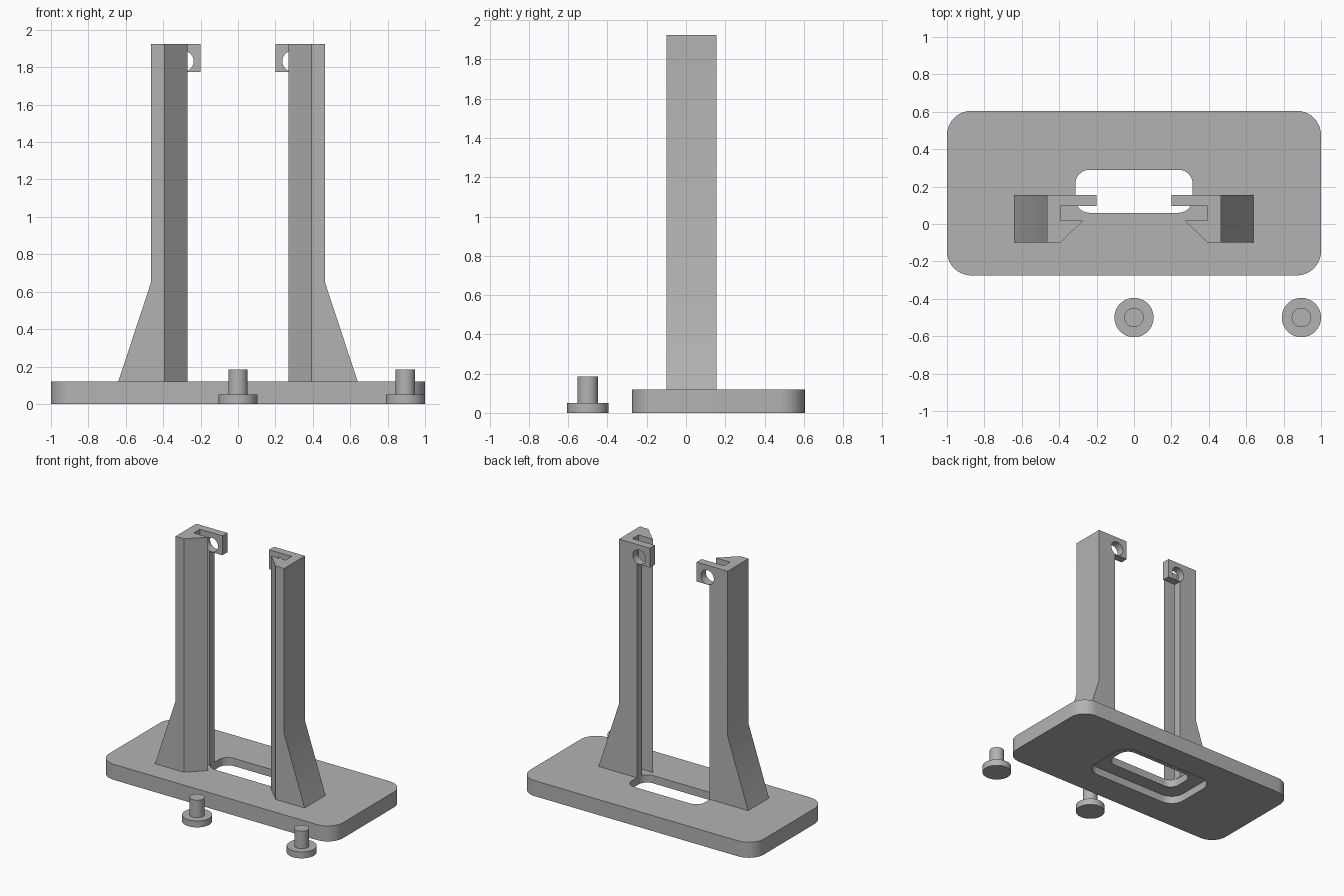
import bpy
import bmesh
from math import cos, sin, pi, radians

cube = bpy.data.objects.get("Cube")
if cube:
    bpy.data.objects.remove(cube, do_unlink=True)

grey = bpy.data.materials.new("plain_grey")
grey.use_nodes = True
grey.diffuse_color = (0.45, 0.45, 0.45, 1)
grey.node_tree.nodes["Principled BSDF"].inputs["Base Color"].default_value = (0.45, 0.45, 0.45, 1)


def loft(name, sections):
    """Solid through stacked (outline, z) sections with matching point counts."""
    bm = bmesh.new()
    rings = [[bm.verts.new((x, y, z)) for x, y in pts] for pts, z in sections]
    n = len(rings[0])
    for low, high in zip(rings, rings[1:]):
        for i in range(n):
            j = (i + 1) % n
            bm.faces.new((low[i], low[j], high[j], high[i]))
    bm.faces.new(rings[0][::-1])
    bm.faces.new(rings[-1])
    bmesh.ops.recalc_face_normals(bm, faces=bm.faces)
    mesh = bpy.data.meshes.new(name)
    bm.to_mesh(mesh)
    bm.free()
    mesh.materials.append(grey)
    obj = bpy.data.objects.new(name, mesh)
    bpy.context.collection.objects.link(obj)
    return obj


def rounded(x0, x1, y0, y1, r, steps=10):
    """Rounded rectangle outline."""
    pts = []
    corners = ((x1 - r, y1 - r), (x0 + r, y1 - r), (x0 + r, y0 + r), (x1 - r, y0 + r))
    for k, (cx, cy) in enumerate(corners):
        for i in range(steps + 1):
            a = pi / 2 * (k + i / steps)
            pts.append((cx + r * cos(a), cy + r * sin(a)))
    return pts


def circle(cx, cy, r, n=48):
    return [(cx + r * cos(2 * pi * i / n), cy + r * sin(2 * pi * i / n)) for i in range(n)]


def select(obj):
    bpy.ops.object.select_all(action="DESELECT")
    obj.select_set(True)
    bpy.context.view_layer.objects.active = obj


def combine(obj, tool, operation):
    """Apply a boolean and remove the tool object."""
    mod = obj.modifiers.new("cut", "BOOLEAN")
    mod.operation, mod.solver, mod.object = operation, "EXACT", tool
    select(obj)
    bpy.ops.object.modifier_apply(modifier=mod.name)
    bpy.data.objects.remove(tool, do_unlink=True)


def smooth(obj):
    select(obj)
    bpy.ops.object.shade_smooth_by_angle(angle=radians(30))


BASE_TOP, TAPER_TOP, TOP = 0.12, 0.65, 1.925
BACK, GROOVE_BACK = 0.155, 0.095

# Base plate with a through slot and a wider recess underneath
base = loft("base_plate", [(rounded(-1, 1, -0.275, 0.605, 0.13), z) for z in (0, BASE_TOP)])
slot = rounded(-0.313, 0.313, 0.06, 0.29, 0.075)
recess = rounded(-0.42, 0.42, -0.05, 0.40, 0.11)
combine(base, loft("slot_cutter", [(slot, z) for z in (-0.1, 0.3)]), "DIFFERENCE")
combine(base, loft("recess_cutter", [(recess, z) for z in (-0.1, 0.06)]), "DIFFERENCE")
smooth(base)


def upright_section(outer, side):
    """Grooved cross-section with a chamfered front lip."""
    pts = [(outer, -0.10), (0.393, -0.10), (0.27, 0.02), (0.393, 0.02),
           (0.393, GROOVE_BACK), (0.31, GROOVE_BACK), (0.31, BACK), (outer, BACK)]
    return [(side * x, y) for x, y in pts]


# Pair of flared uprights, each with a drilled tab at the top
for label, side in (("left", 1), ("right", -1)):
    upright = loft(label + "_upright", [(upright_section(0.64, side), BASE_TOP),
                                        (upright_section(0.465, side), TAPER_TOP),
                                        (upright_section(0.465, side), TOP)])
    tab = [(side * x, y) for x, y in
           ((0.2, GROOVE_BACK), (0.35, GROOVE_BACK), (0.35, BACK), (0.2, BACK))]
    combine(upright, loft("tab", [(tab, z) for z in (1.775, TOP)]), "UNION")
    drill = loft("drill", [(circle(0, 0, 0.055), z) for z in (-0.05, 0.05)])
    drill.rotation_euler.x = pi / 2
    drill.location = (side * 0.292, 0.125, 1.832)
    bpy.context.view_layer.update()
    combine(upright, drill, "DIFFERENCE")
    smooth(upright)

# Two loose headed pins in front of the base
for label, x in (("center", 0), ("left", 0.895)):
    head, shaft = circle(x, -0.5, 0.105), circle(x, -0.5, 0.052)
    pin = loft(label + "_pin", [(head, 0), (head, 0.05), (shaft, 0.05), (shaft, 0.185)])
    smooth(pin)
